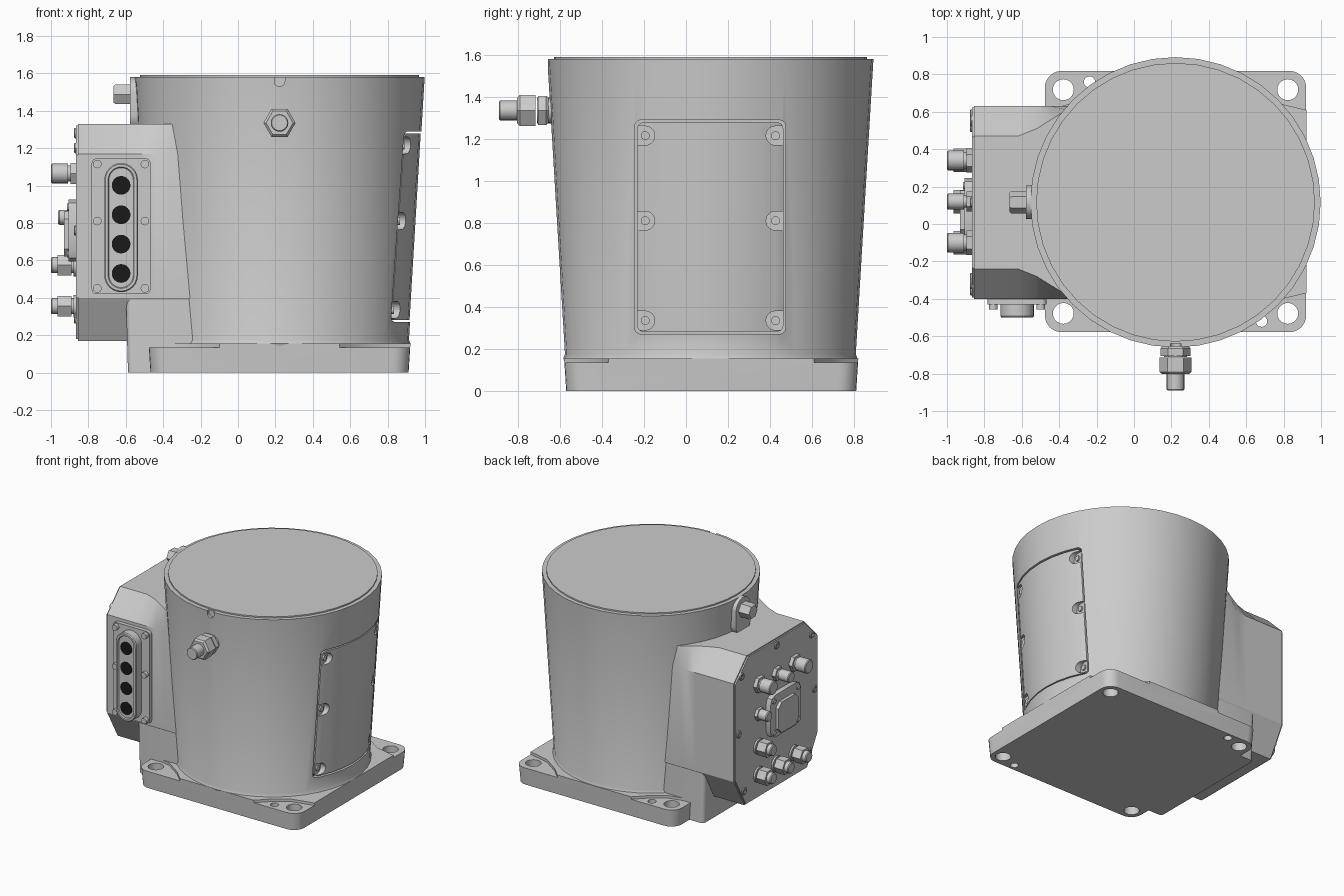
import bpy, bmesh, math

if "Cube" in bpy.data.objects:
    bpy.data.objects.remove(bpy.data.objects["Cube"])

CX, CY = 0.222, 0.116          # drum axis


def at(axis, u, v, t):
    return {'x': (t, u, v), 'y': (u, t, v), 'z': (u, v, t)}[axis]


def loft(name, rings, mat=None):
    """Closed solid skinned through matching rings of points."""
    bm = bmesh.new()
    vs = [[bm.verts.new(p) for p in r] for r in rings]
    n = len(vs[0])
    for a, b in zip(vs, vs[1:]):
        for i in range(n):
            j = (i + 1) % n
            bm.faces.new((a[i], a[j], b[j], b[i]))
    bm.faces.new(vs[0])
    bm.faces.new(vs[-1])
    bmesh.ops.remove_doubles(bm, verts=bm.verts, dist=1e-5)
    bmesh.ops.recalc_face_normals(bm, faces=bm.faces)
    me = bpy.data.meshes.new(name)
    bm.to_mesh(me)
    bm.free()
    ob = bpy.data.objects.new(name, me)
    bpy.context.collection.objects.link(ob)
    if mat:
        me.materials.append(mat)
    return ob


def prism(name, axis, pts, a, b, mat=None):
    return loft(name, [[at(axis, u, v, t) for u, v in pts] for t in (a, b)], mat)


def turned(name, axis, c, steps, n=20, mat=None):
    """Stack of (radius, position) rings about an axis through c."""
    ang = [2 * math.pi * i / n for i in range(n)]
    return loft(name, [[at(axis, c[0] + r * math.cos(a), c[1] + r * math.sin(a), t)
                        for a in ang] for r, t in steps], mat)


def rrect(cx, cy, hw, hh, r, seg=6):
    pts = []
    for k, (sx, sy) in enumerate(((1, 1), (-1, 1), (-1, -1), (1, -1))):
        for i in range(seg + 1):
            a = math.pi / 2 * (k + i / seg)
            pts.append((cx + sx * (hw - r) + r * math.cos(a),
                        cy + sy * (hh - r) + r * math.sin(a)))
    return pts


def boolean(ob, cutters, op='DIFFERENCE'):
    for c in cutters:
        m = ob.modifiers.new('cut', 'BOOLEAN')
        m.operation, m.solver, m.object = op, 'EXACT', c
    bpy.context.view_layer.update()
    ev = ob.evaluated_get(bpy.context.evaluated_depsgraph_get())
    me = bpy.data.meshes.new_from_object(ev)
    ob.modifiers.clear()
    ob.data = me
    for c in cutters:
        bpy.data.objects.remove(c)


def drum_r(z):
    return 0.692 + (z - 0.175) * 0.084 / 1.405


# Base plate with corner pads and mounting holes
plate = loft('base_plate', [[at('z', u, v, z) for u, v in rrect(CX, 0.12, h, h, 0.09)]
                            for h, z in ((0.69, 0), (0.70, 0.155))])
pad = [(0.28, 0.74), (0.40, 0.62), (0.53, 0.53), (0.74, 0.48), (0.74, 0.74)]
cuts = []
for sx in (1, -1):
    for sy in (1, -1):
        cuts.append(prism('cut', 'z', [(CX + sx * u, 0.12 + sy * v) for u, v in pad], 0.135, 0.3))
        cuts.append(turned('cut', 'z', (CX + sx * 0.6, 0.12 + sy * 0.598), [(0.056, -0.1), (0.056, 0.25)]))
for s in (1, -1):
    cuts.append(turned('cut', 'z', (CX + s * 0.46, 0.12 - s * 0.64), [(0.03, -0.1), (0.03, 0.25)]))
boolean(plate, cuts)

# Tapered drum with top lip, access pocket and front notch
drum = turned('drum', 'z', (CX, CY), [(0.68, 0.10), (0.70, 0.155), (0.692, 0.175), (0.776, 1.58),
                                      (0.745, 1.58), (0.745, 1.59)], 40)


def door_block(grow, back):
    pts = rrect(0.115, 0.78, 0.348 + grow, 0.498 + grow, 0.03)
    return loft('cut', [[(0.80 + 0.06 * (z - 0.28) - back, y, z) for y, z in pts],
                        [(1.1, y, z) for y, z in pts]])


boolean(drum, [door_block(0.011, 0),
               prism('cut', 'y', rrect(CX, 1.58, 0.028, 0.05, 0.027), -0.75, -0.638)])

# Curved access cover with open screw pockets
cover = turned('access_cover', 'z', (CX, CY), [(drum_r(0.175) - 0.003, 0.175),
                                               (drum_r(1.5) - 0.003, 1.5)], 40)
boolean(cover, [door_block(0, 0.01)], 'INTERSECT')
cuts = []
for s in (1, -1):
    for z in (0.335, 0.81, 1.215):
        y = CY + s * 0.31
        floor = CX + math.sqrt(drum_r(z) ** 2 - 0.31 ** 2) - 0.03
        cuts.append(prism('cut', 'x', rrect(y + s * 0.04, z, 0.085, 0.045, 0.0445), floor, 1.2))
        turned('cover_screw', 'x', (y, z), [(0.021, floor - 0.02), (0.021, floor + 0.012)], 16)
boolean(cover, cuts)


# Connector housing: chamfered section flaring into the drum
def section(x, y0, y1):
    return [(x, y, z) for y, z in ((-0.4, 0.40), (-0.27, 0.17), (0.50, 0.17), (0.63, 0.40),
                                   (0.63, 1.17), (y1, 1.33), (y0, 1.33), (-0.4, 1.17))]


loft('connector_housing', [section(-0.855, -0.24, 0.47), section(-0.62, -0.24, 0.47),
                           section(-0.52, -0.28, 0.51), section(-0.44, -0.33, 0.56),
                           section(-0.36, -0.38, 0.61), section(0.1, -0.38, 0.61)])
foot = rrect(-0.35, 0.115, 0.25, 0.51, 0.03)
loft('housing_foot', [[(x + (0.012 if x < -0.4 and z == 0 else 0), y, z) for x, y in foot]
                      for z in (0, 0.42)])

# Rear connector panel with edge screws
panel = [(y * 0.985 + 0.002, 0.75 + (z - 0.75) * 0.985) for _, y, z in section(0, -0.24, 0.47)]
prism('rear_panel', 'x', panel, -0.84, -0.866)
for y, z in ((0.55, 1.2), (0.115, 1.28), (-0.32, 1.2), (0.585, 0.76), (-0.355, 0.76),
             (0.52, 0.29), (-0.29, 0.29)):
    turned('panel_screw', 'x', (y, z), [(0.028, -0.85), (0.028, -0.872), (0.024, -0.876),
                                        (0.014, -0.876), (0.014, -0.868)], 14)

# Round plugs (upper row) and hex fittings (lower rows)
for y, r in ((0.34, 0.053), (0.12, 0.042), (-0.10, 0.053)):
    turned('plug_collar', 'x', (y, 1.065), [(r + 0.012, -0.85), (r + 0.012, -0.895)], 6)
    turned('round_plug', 'x', (y, 1.065), [(r - 0.01, -0.85), (r - 0.01, -0.91), (r, -0.91),
                                           (r, -0.994), (r - 0.006, -1.0)])
for y, z in ((0.34, 0.575), (0.34, 0.355), (0.12, 0.355), (-0.10, 0.355)):
    turned('fitting_flange', 'x', (y, z), [(0.06, -0.85), (0.06, -0.88)])
    turned('fitting_nut', 'x', (y, z), [(0.063, -0.89), (0.063, -0.965)], 6)
    turned('fitting_tip', 'x', (y, z), [(0.043, -0.87), (0.043, -0.994), (0.037, -1.0)])
turned('small_plug_collar', 'x', (0.34, 0.83), [(0.052, -0.85), (0.052, -0.89)], 6)
turned('small_plug', 'x', (0.34, 0.83), [(0.04, -0.88), (0.04, -0.955), (0.034, -0.962)])

# Square multi-pin connector with cap
prism('pin_connector_frame', 'x', rrect(0.055, 0.76, 0.19, 0.165, 0.06, 2), -0.85, -0.905)
prism('pin_connector_cap', 'x', rrect(0.055, 0.74, 0.125, 0.12, 0.04, 1), -0.89, -0.93)
for s in (1, -1):
    for dz in (1, -1):
        turned('frame_screw', 'x', (0.055 + s * 0.15, 0.76 + dz * 0.125),
               [(0.02, -0.9), (0.02, -0.915)], 12)

# Side cable entry with four dark sockets
black = bpy.data.materials.new('socket_black')
black.diffuse_color = (0.01, 0.01, 0.01, 1)
black.use_nodes = True
black.node_tree.nodes["Principled BSDF"].inputs["Base Color"].default_value = black.diffuse_color
prism('cable_entry_plate', 'y', rrect(-0.625, 0.782, 0.157, 0.363, 0.025, 4), -0.38, -0.43)
loft('cable_entry_rim', [[(x, y, z) for x, z in rrect(-0.625, 0.775, w, 0.255 + w, w)]
                         for w, y in ((0.09, -0.42), (0.09, -0.492), (0.084, -0.5),
                                      (0.07, -0.5), (0.065, -0.492))])
for i in range(4):
    turned('cable_socket', 'y', (-0.625, 0.53 + 0.157 * i), [(0.05, -0.48), (0.05, -0.496)], 24, black)
for x in (-0.752, -0.498):
    for z in (0.45, 0.81, 1.115):
        turned('entry_screw', 'y', (x, z), [(0.023, -0.42), (0.023, -0.458)], 12)

# Front oil valve
turned('valve_base', 'y', (CX, 1.335), [(0.062, -0.60), (0.062, -0.71)])
turned('valve_rear_nut', 'y', (CX, 1.335), [(0.07, -0.655), (0.08, -0.665), (0.08, -0.705)], 6)
turned('valve_nut', 'y', (CX, 1.335), [(0.086, -0.715), (0.086, -0.79), (0.072, -0.803)], 6)
turned('valve_tip', 'y', (CX, 1.335), [(0.047, -0.78), (0.047, -0.884), (0.042, -0.89)])

# Rear lug and bolt on the drum
prism('bolt_lug', 'x', rrect(CY, 1.435, 0.09, 0.145, 0.089, 8), -0.45, -0.578)
turned('lug_bolt', 'x', (CY, 1.488), [(0.06, -0.57), (0.06, -0.655), (0.052, -0.665)], 6)

# Smooth curved faces, keep corners crisp
for ob in bpy.data.objects:
    ob.select_set(True)
bpy.context.view_layer.objects.active = drum
bpy.ops.object.shade_smooth_by_angle(angle=math.radians(28))
